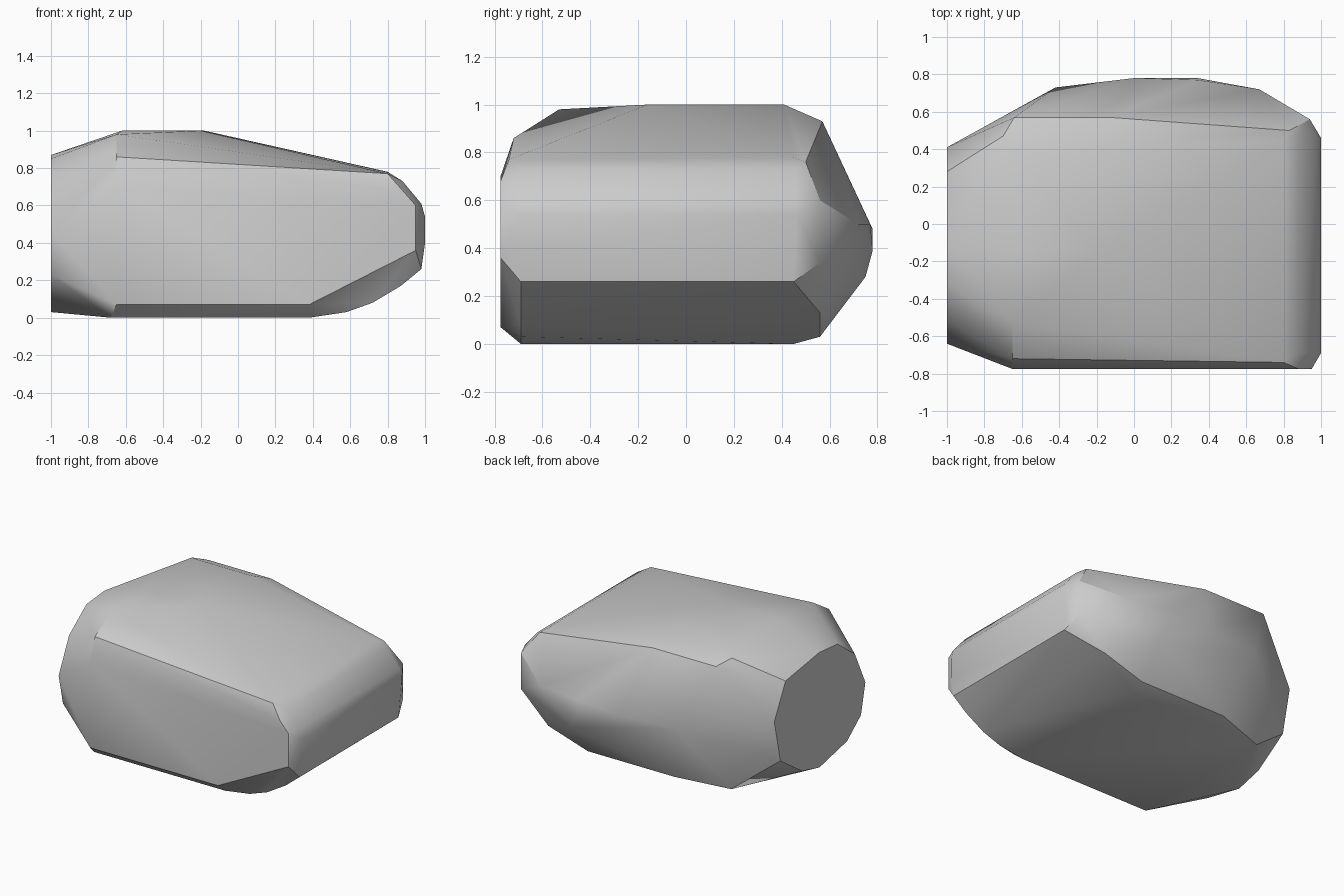
import bpy
import bmesh
import math

# Remove the default object
default = bpy.data.objects.get("Cube")
if default:
    bpy.data.objects.remove(default, do_unlink=True)


def make_material(name, colour):
    material = bpy.data.materials.new(name)
    material.use_nodes = True
    material.diffuse_color = colour
    shader = material.node_tree.nodes["Principled BSDF"]
    shader.inputs["Base Color"].default_value = colour
    shader.inputs["Roughness"].default_value = 0.8
    return material


def end_outline(x, outline):
    """Flat outline in the y-z plane at one x."""
    return [(x, y, z) for y, z in outline]


def side_outline(y, outline):
    """Flat outline in the x-z plane at one y."""
    return [(x, y, z) for x, z in outline]


def sweep_along_depth(profile, front, back):
    """Repeat one x-z profile at a front and a back position."""
    return side_outline(front, profile) + side_outline(back, profile)


def chiselled_solid(name, points, material):
    """Wrap a convex faceted skin around the given corner points."""
    mesh = bpy.data.meshes.new(name)
    bm = bmesh.new()
    for point in points:
        bm.verts.new(point)
    bmesh.ops.convex_hull(bm, input=bm.verts[:], use_existing_faces=False)
    loose = [vert for vert in bm.verts if not vert.link_faces]
    bmesh.ops.delete(bm, geom=loose, context="VERTS")
    bmesh.ops.dissolve_limit(bm, angle_limit=math.radians(1),
                             verts=bm.verts[:], edges=bm.edges[:])
    bmesh.ops.recalc_face_normals(bm, faces=bm.faces[:])
    bm.to_mesh(mesh)
    bm.free()
    mesh.materials.append(material)
    rock = bpy.data.objects.new(name, mesh)
    bpy.context.collection.objects.link(rock)
    bpy.ops.object.select_all(action="DESELECT")
    bpy.context.view_layer.objects.active = rock
    rock.select_set(True)
    bpy.ops.object.shade_smooth_by_angle(angle=math.radians(30))
    return rock


# Flat broken end of the stone
broken_end = end_outline(-1, [
    (-.11, .87), (-.32, .85), (-.52, .7), (-.64, .45), (-.59, .23), (-.43, .1),
    (-.11, .03), (.09, .08), (.34, .25), (.41, .56), (.28, .81)])

# Flat front face and the rounded shoulder above it
front_face = side_outline(-.775, [
    (-.65, .07), (.38, .07), (.95, .36), (.95, .6), (.88, .68), (-.65, .7)])
front_shoulder = [(-.65, -.72, .86), (.8, -.74, .77), (-.65, -.53, .98)]

# Underside rolling up into the narrow end
underside = sweep_along_depth([(-.68, 0), (.38, 0), (.98, .26)], -.69, .45)
underside_front = side_outline(-.69, [(.58, .03), (.72, .08), (.87, .17), (1, .4)])
underside_back = side_outline(.56, [(-.3, .03), (.4, .03), (.72, .13)])

# Narrow end and its upper bevel
narrow_end = sweep_along_depth([(1, .54), (.98, .61), (.88, .73)], -.69, .46)
narrow_corner = side_outline(.56, [(.94, .34), (.94, .6)])

# Crown with a sloping top and a back shoulder
crown = [(-.62, -.16, 1), (-.2, -.16, 1), (-.62, .41, 1), (-.18, .41, 1),
         (-.7, .47, .97), (.8, .45, .78)]
back_shoulder = [(-.64, .57, .93), (-.13, .57, .93), (.83, .5, .76)]

# Bulging back ridge
back_ridge = [(-.42, .73, .48), (0, .78, .48), (.34, .78, .39), (.34, .77, .5),
              (.67, .72, .5), (.4, .75, .28)]

stone_grey = make_material("stone_grey", (.6, .6, .6, 1))
chiselled_solid("rock", broken_end + front_face + front_shoulder + underside
                + underside_front + underside_back + narrow_end + narrow_corner
                + crown + back_shoulder + back_ridge, stone_grey)
